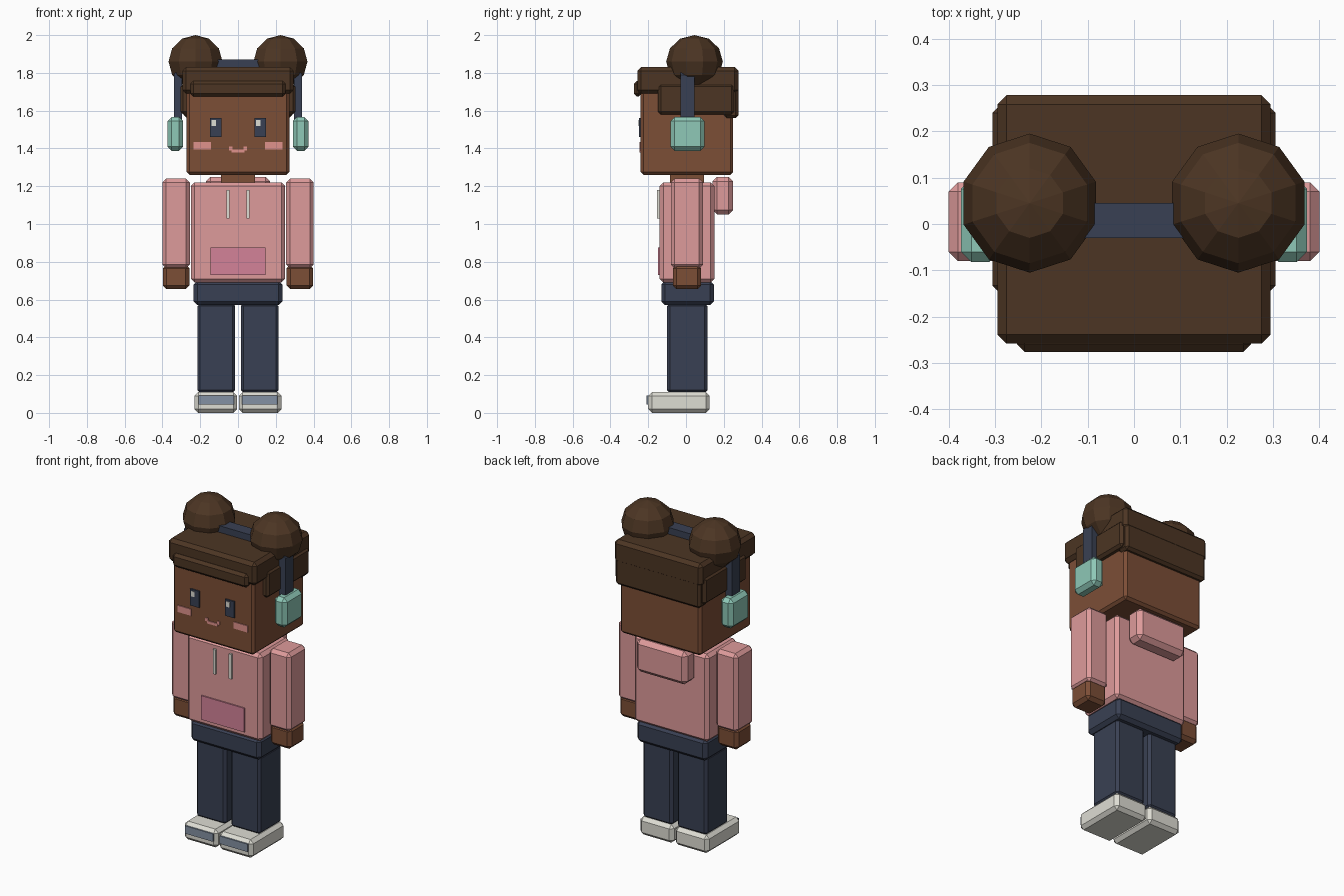
import bpy, bmesh

if "Cube" in bpy.data.objects:
    bpy.data.objects.remove(bpy.data.objects["Cube"])


def material(name, rgb):
    """Flat colour given as 0-255 sRGB, stored linear."""
    lin = [((c / 255 + 0.055) / 1.055) ** 2.4 for c in rgb]
    m = bpy.data.materials.new(name)
    m.diffuse_color = (*lin, 1)
    m.use_nodes = True
    m.node_tree.nodes["Principled BSDF"].inputs["Base Color"].default_value = m.diffuse_color
    return m


SKIN = material("brown skin", (124, 78, 54))
HAIR = material("dark brown hair", (76, 53, 35))
PINK = material("pink fabric", (222, 155, 155))
ROSE = material("rose pocket", (212, 130, 152))
BLUSH = material("blush", (224, 146, 140))
NAVY = material("navy", (57, 64, 83))
MINT = material("mint", (142, 200, 183))
WHITE = material("off white", (222, 221, 212))
GREY = material("blue grey", (132, 145, 163))


def finish(name, bm, mat):
    bmesh.ops.recalc_face_normals(bm, faces=bm.faces)
    me = bpy.data.meshes.new(name)
    bm.to_mesh(me)
    bm.free()
    me.materials.append(mat)
    ob = bpy.data.objects.new(name, me)
    bpy.context.collection.objects.link(ob)
    return ob


def box(name, x, y, z, mat, bevel=0.0):
    """Chamfered box from (min, max) ranges."""
    bm = bmesh.new()
    bmesh.ops.create_cube(bm, size=1)
    for v in bm.verts:
        v.co = [r[0] + (c + 0.5) * (r[1] - r[0]) for c, r in zip(v.co, (x, y, z))]
    if bevel:
        bmesh.ops.bevel(bm, geom=bm.edges[:], offset=bevel, segments=1,
                        affect='EDGES', profile=0.5)
    return finish(name, bm, mat)


def pair(name, x, y, z, mat, bevel=0.0):
    """Box on the +x side and its mirror image."""
    box(name + "_left", x, y, z, mat, bevel)
    box(name + "_right", (-x[1], -x[0]), y, z, mat, bevel)


# Shoes and legs
pair("shoe", (0.005, 0.23), (-0.2, 0.125), (0, 0.11), WHITE, 0.02)
pair("shoe_toe_band", (0.022, 0.21), (-0.208, -0.199), (0.045, 0.092), GREY)
pair("leg", (0.015, 0.215), (-0.1, 0.113), (0.105, 0.58), NAVY, 0.015)
box("hips", (-0.235, 0.235), (-0.13, 0.147), (0.57, 0.7), NAVY, 0.02)

# Hooded top
box("torso", (-0.25, 0.25), (-0.14, 0.15), (0.69, 1.22), PINK, 0.02)
box("hood", (-0.17, 0.17), (0.14, 0.25), (1.05, 1.25), PINK, 0.025)
box("front_pocket", (-0.145, 0.145), (-0.148, -0.139), (0.73, 0.875), ROSE)
pair("drawstring", (0.045, 0.062), (-0.153, -0.138), (1.03, 1.18), WHITE)

# Arms and hands
pair("arm", (0.255, 0.4), (-0.08, 0.09), (0.765, 1.24), PINK, 0.02)
pair("hand", (0.257, 0.398), (-0.07, 0.08), (0.655, 0.785), SKIN, 0.02)

# Neck and head
box("neck", (-0.09, 0.09), (-0.085, 0.095), (1.2, 1.29), SKIN)
box("head", (-0.272, 0.272), (-0.24, 0.25), (1.26, 1.8), SKIN, 0.015)

# Face plates
pair("eye", (0.087, 0.147), (-0.249, -0.24), (1.46, 1.56), NAVY)
for side, x in (("right", -0.14), ("left", 0.096)):
    box("eye_glint_" + side, (x, x + 0.024), (-0.252, -0.248), (1.518, 1.55), WHITE)
pair("cheek", (0.143, 0.235), (-0.245, -0.239), (1.395, 1.435), BLUSH)
box("mouth", (-0.035, 0.035), (-0.245, -0.239), (1.378, 1.395), BLUSH)
pair("mouth_corner", (0.03, 0.048), (-0.245, -0.239), (1.39, 1.41), BLUSH)

# Hair
box("hair_cap", (-0.295, 0.295), (-0.258, 0.278), (1.69, 1.83), HAIR, 0.02)
box("fringe", (-0.252, 0.252), (-0.276, -0.235), (1.675, 1.757), HAIR, 0.016)
pair("side_hair", (0.25, 0.305), (-0.148, 0.255), (1.58, 1.742), HAIR, 0.015)
box("back_hair", (-0.285, 0.285), (0.2, 0.277), (1.56, 1.76), HAIR, 0.015)

# Two faceted hair buns
for side, x in (("right", -0.225), ("left", 0.225)):
    bm = bmesh.new()
    bmesh.ops.create_uvsphere(bm, u_segments=10, v_segments=6, radius=1)
    # turn so that a corner points along y whatever the starting angle
    if max(v.co.x for v in bm.verts) > 0.99:
        for v in bm.verts:
            v.co.x, v.co.y = -v.co.y, v.co.x
    for v in bm.verts:
        v.co = (x + 0.15 * v.co.x, 0.045 + 0.15 * v.co.y, 1.86 + 0.14 * v.co.z)
    finish("hair_bun_" + side, bm, HAIR)

# Headphones: extruded arch and two ear cups
outer = [(0.34, 1.55), (0.34, 1.79), (0.27, 1.87)]
inner = [(0.297, 1.55), (0.297, 1.78), (0.25, 1.825)]
arch = outer + [(-x, z) for x, z in reversed(outer)]
arch += [(-x, z) for x, z in inner] + inner[::-1]
bm = bmesh.new()
face = bm.faces.new([bm.verts.new((x, -0.03, z)) for x, z in arch])
new = bmesh.ops.extrude_face_region(bm, geom=[face])["geom"]
bmesh.ops.translate(bm, vec=(0, 0.075, 0),
                    verts=[g for g in new if isinstance(g, bmesh.types.BMVert)])
finish("headphone_band", bm, NAVY)
pair("ear_cup", (0.29, 0.373), (-0.082, 0.098), (1.387, 1.567), MINT, 0.022)
